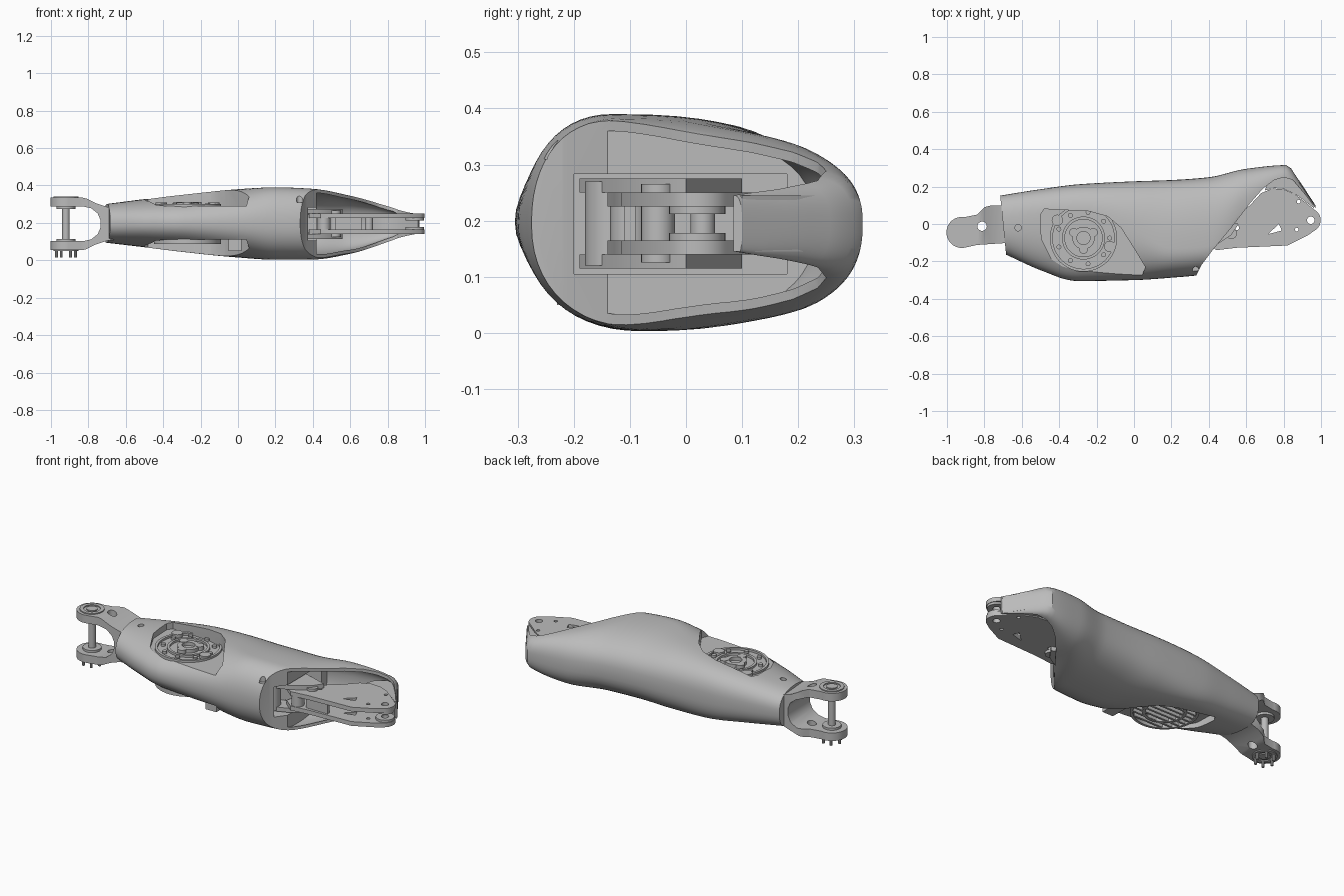
import bpy, bmesh, math

old = bpy.data.objects.get("Cube")
if old:
    bpy.data.objects.remove(old, do_unlink=True)

grey = bpy.data.materials.new("machined grey")
grey.use_nodes = True
COLOUR = (0.5, 0.5, 0.5, 1)
grey.diffuse_color = COLOUR
grey.node_tree.nodes["Principled BSDF"].inputs["Base Color"].default_value = COLOUR
MID = 0.195  # height of the central plane


def finish(name, bm):
    bmesh.ops.recalc_face_normals(bm, faces=bm.faces)
    mesh = bpy.data.meshes.new(name)
    bm.to_mesh(mesh)
    bm.free()
    mesh.materials.append(grey)
    obj = bpy.data.objects.new(name, mesh)
    bpy.context.collection.objects.link(obj)
    return obj


def skin(name, rings, closed=False):
    """Bridge equal rings of points; cap the ends unless closed."""
    bm = bmesh.new()
    rows = [[bm.verts.new(p) for p in ring] for ring in rings]
    n = len(rows[0])
    pairs = list(zip(rows, rows[1:])) + ([(rows[-1], rows[0])] if closed else [])
    for a, b in pairs:
        for i in range(n):
            j = (i + 1) % n
            bm.faces.new((a[i], a[j], b[j], b[i]))
    if not closed:
        bm.faces.new(rows[0])
        bm.faces.new(rows[-1])
    return finish(name, bm)


def prism(name, outline, z0, z1):
    return skin(name, [[(x, y, z) for x, y in outline] for z in (z0, z1)])


def circle(cx, cy, r, n=32, start=0, sweep=360):
    steps = n if sweep == 360 else n - 1
    angles = [math.radians(start + sweep * i / steps) for i in range(n)]
    return [(cx + r * math.cos(a), cy + r * math.sin(a)) for a in angles]


def disc(name, x, y, r, z0, z1, n=32):
    return prism(name, circle(x, y, r, n), z0, z1)


def ring(name, x, y, inner, outer, z0, z1):
    rows = [(inner, z0), (outer, z0), (outer, z1), (inner, z1)]
    return skin(name, [[(px, py, z) for px, py in circle(x, y, r, 48)] for r, z in rows], True)


def box(name, x0, x1, y0, y1, z0, z1):
    return prism(name, [(x0, y0), (x1, y0), (x1, y1), (x0, y1)], z0, z1)


def combine(obj, cutter, op="DIFFERENCE"):
    cutter.hide_render = True
    mod = obj.modifiers.new("cut", "BOOLEAN")
    mod.operation, mod.solver, mod.object = op, "EXACT", cutter
    bpy.context.view_layer.objects.active = obj
    bpy.ops.object.modifier_apply(modifier=mod.name)
    bpy.data.objects.remove(cutter, do_unlink=True)


def both(z0, z1):
    """A height range and its reflection in the central plane."""
    return (("upper", z0, z1), ("lower", 2 * MID - z1, 2 * MID - z0))


# Stations along the shell: x, front edge, back edge, top, bottom, crest
STATIONS = [
    (-0.71, -0.16, 0.15, 0.30, 0.095, 0.0), (-0.5, -0.25, 0.185, 0.327, 0.07, 0.03),
    (-0.3, -0.305, 0.212, 0.35, 0.045, 0.05), (0, -0.30, 0.228, 0.38, 0.015, -0.04),
    (0.2, -0.287, 0.235, 0.39, 0.003, -0.13), (0.4, -0.265, 0.25, 0.382, 0.004, -0.12),
    (0.6, -0.08, 0.295, 0.345, 0.035, 0.1), (0.82, 0.03, 0.315, 0.285, 0.105, 0.22),
    (0.86, 0.03, 0.265, 0.272, 0.12, 0.19), (0.97, 0.0, 0.10, 0.245, 0.145, 0.085)]


def sample(x, k):
    """Monotone smooth interpolation of one column of the stations."""
    s = STATIONS
    d = [(b[k] - a[k]) / (b[0] - a[0]) for a, b in zip(s, s[1:])]
    m = [d[0]] + [2 * a * b / (a + b) if a * b > 0 else 0 for a, b in zip(d, d[1:])] + [d[-1]]
    i = max(j for j in range(len(d)) if j == 0 or s[j][0] <= x)
    h = s[i + 1][0] - s[i][0]
    t = (x - s[i][0]) / h
    return ((1 + 2 * t) * (1 - t) ** 2 * s[i][k] + t * (1 - t) ** 2 * h * m[i]
            + t * t * (3 - 2 * t) * s[i + 1][k] + t * t * (t - 1) * h * m[i + 1])


def shell(name, x0, x1, inset, steps, n=56):
    rings = []
    for i in range(steps + 1):
        x = x0 + (x1 - x0) * i / steps
        front, back, top, bottom, crest = (sample(x, k) for k in range(1, 6))
        front, back, top, bottom = front + inset, back - 1.3 * inset, top - inset, bottom + inset
        lean = 0.1 * min(1, max(0, (-0.4 - x) / 0.3))
        section = []
        for j in range(n):
            c, s = math.cos(math.tau * j / n), math.sin(math.tau * j / n)
            power = 0.78 if c > 0 else 0.9
            c, s = (math.copysign(abs(v) ** power, v) for v in (c, s))
            # The keel sits a little further back than the ridge
            mid = min(crest + (0.1 * (back - front) if s < 0 else 0), back - 0.005)
            y = mid + c * ((back - mid) if c > 0 else (mid - front))
            section.append((x - lean * y, y, (top + bottom) / 2 + s * (top - bottom) / 2))
        rings.append(section)
    return skin(name, rings)


# Shell with a hollow, swept open end
body = shell("leg_shell", -0.70, 0.97, 0, 64)
combine(body, shell("hollow", 0.42, 0.966, 0.018, 24))
opening = [(0.33, -0.5), (0.33, -0.28), (0.36, -0.22), (0.42, -0.14), (0.52, -0.02),
           (0.62, 0.11), (0.69, 0.19), (0.75, 0.235), (0.80, 0.25), (0.85, 0.235),
           (0.91, 0.165), (0.97, 0.085), (1.1, 0.05), (1.1, -0.5)]
combine(body, prism("opening", opening, -0.1, 0.5))
combine(body, box("pocket", 0.22, 0.60, -0.2, 0.18, 0.105, 0.283))

# Flat recesses around the hip drive, above and below
MX, MY = -0.27, -0.075
recess = [(0.06, -0.23), (0.0, -0.13), (-0.07, -0.02), (-0.14, 0.04), (-0.24, 0.068), (-0.48, 0.08),
          (-0.5, 0.05), (-0.495, -0.08), (-0.44, -0.19), (-0.35, -0.25), (-0.26, -0.28),
          (-0.26, -0.4), (0.0, -0.4)]
combine(body, prism("upper_recess", recess, 0.29, 0.5))
combine(body, prism("lower_recess", recess, -0.1, 0.112))
for x, y, z in ((-0.62, -0.02, 0.29), (0.33, -0.245, 0.31)):
    combine(body, disc("screw_hole", x, y, 0.017, z, 0.5, 20))

# Drive housing rings, hub and bolts
for side, z0, z1 in both(0.275, 0.302):
    ring(side + "_drive_rim", MX, MY, 0.165, 0.18, z0, z1)
    ring(side + "_drive_ring", MX, MY, 0.10, 0.115, z0, z1)
for i in range(9):
    x, y = circle(MX, MY, 0.14, 9)[i]
    disc("drive_bolt", x, y, 0.013, 0.28, 0.304, 12)
for i in range(3):
    x, y = circle(MX, MY, 0.06, 3, 30)[i]
    disc("hub_lobe", x, y, 0.024, 0.28, 0.312, 16)
ring("hub", MX, MY, 0.035, 0.06, 0.28, 0.31)
disc("cable_port", -0.13, -0.12, 0.03, 0.28, 0.31, 20)
disc("connector", -0.41, 0.02, 0.03, 0.28, 0.31, 20)

# Cooling grille underneath
for i in range(-4, 5):
    y = i * 0.034
    half_width = math.sqrt(0.165 ** 2 - y * y)
    box("grille_slat", MX - half_width, MX + half_width, MY + y - 0.006, MY + y + 0.006, 0.09, 0.12)
box("lower_bracket", -0.05, 0.02, -0.23, -0.12, 0.05, 0.13)

# Fork at the hip end: side profile crossed with plan outline
inner = [(-1.02, 0.288), (-0.83, 0.288), (-0.785, 0.278), (-0.75, 0.25), (-0.735, 0.215)]
outer = [(-0.66, 0.28), (-0.70, 0.285), (-0.76, 0.305), (-0.81, 0.33), (-0.83, 0.335), (-1.02, 0.335)]
flip = lambda pts: [(x, 2 * MID - z) for x, z in reversed(pts)]
profile = inner + flip(inner) + flip(outer) + outer
fork = skin("fork", [[(x, y, z) for x, z in profile] for y in (-0.2, 0.2)])
plan = circle(-0.92, -0.045, 0.083, 24, 80, 200) + [
    (-0.84, -0.112), (-0.66, -0.1), (-0.66, 0.1), (-0.76, 0.1), (-0.80, 0.09), (-0.84, 0.05)]
combine(fork, prism("plan", plan, -0.1, 0.5), "INTERSECT")
combine(fork, disc("slot", -0.812, -0.012, 0.025, -0.1, 0.5, 20))
disc("fork_pin", -0.92, -0.045, 0.02, 0.08, 0.31, 24)
for side, z0, z1 in both(0.325, 0.341):
    ring(side + "_fork_cap", -0.92, -0.045, 0.045, 0.066, z0, z1)
    disc(side + "_fork_hub", -0.92, -0.045, 0.03, z0, z1, 20)
for side, z0, z1 in both(0.275, 0.295):
    ring(side + "_fork_washer", -0.92, -0.045, 0.015, 0.05, z0, z1)
for x, y in circle(-0.92, -0.045, 0.05, 6):
    disc("fork_screw", x, y, 0.008, 0.015, 0.06, 10)

# Twin-plate knee linkage
link = [(0.38, -0.09), (0.44, -0.14), (0.55, -0.127), (0.82, -0.115), (0.93, -0.06)] + circle(
    0.935, 0.02, 0.063, 14, -50, 105) + [(0.86, 0.16), (0.80, 0.185), (0.74, 0.19), (0.68, 0.165),
    (0.62, 0.1), (0.5, 0.0), (0.4, -0.03)]
for side, z0, z1 in both(0.225, 0.25):
    plate = prism(side + "_link_plate", link, z0, z1)
    combine(plate, prism("window", [(0.715, -0.055), (0.775, 0.0), (0.79, -0.035)], 0, 0.4))
    for x, y, r in ((0.945, 0.02, 0.02), (0.88, 0.12, 0.01), (0.87, -0.03, 0.01), (0.55, -0.02, 0.012)):
        combine(plate, disc("hole", x, y, r, 0, 0.4, 16))
for side, z0, z1 in both(0.212, 0.23):
    ring(side + "_tip_collar", 0.945, 0.02, 0.02, 0.05, z0, z1)
for side, z0, z1 in both(0.25, 0.275):
    prism(side + "_pivot_lug", [(0.25, -0.19), (0.42, -0.125), (0.52, -0.06), (0.56, 0.0), (0.25, 0.1)], z0, z1)

# Strap closing the shell behind the linkage tip
strap = [(0.70, 0.18), (0.75, 0.192), (0.80, 0.188), (0.87, 0.155), (0.962, 0.085), (0.966, 0.1),
         (0.9, 0.2), (0.85, 0.265), (0.78, 0.28), (0.72, 0.24)]
prism("tail_strap", strap, 0.145, 0.245)

# Spacers and actuator parts between the plates
for x, y, r, rise in ((0.46, -0.10, 0.035, 0.04), (0.52, -0.05, 0.03, 0.07), (0.60, 0.03, 0.022, 0.04),
                      (0.70, 0.12, 0.022, 0.04), (0.32, 0.0, 0.06, 0.075), (0.31, -0.13, 0.05, 0.075)):
    disc("spacer", x, y, r, MID - rise, MID + rise, 24)
box("actuator_block", 0.25, 0.42, -0.06, 0.09, 0.145, 0.245)
box("link_rib", 0.52, 0.66, -0.11, -0.09, 0.16, 0.23)

# Crisp edges with smooth curved skins
bpy.ops.object.select_all(action="DESELECT")
for obj in bpy.context.scene.objects:
    if obj.type == "MESH":
        obj.select_set(True)
        bpy.context.view_layer.objects.active = obj
bpy.ops.object.shade_smooth_by_angle(angle=math.radians(32))
